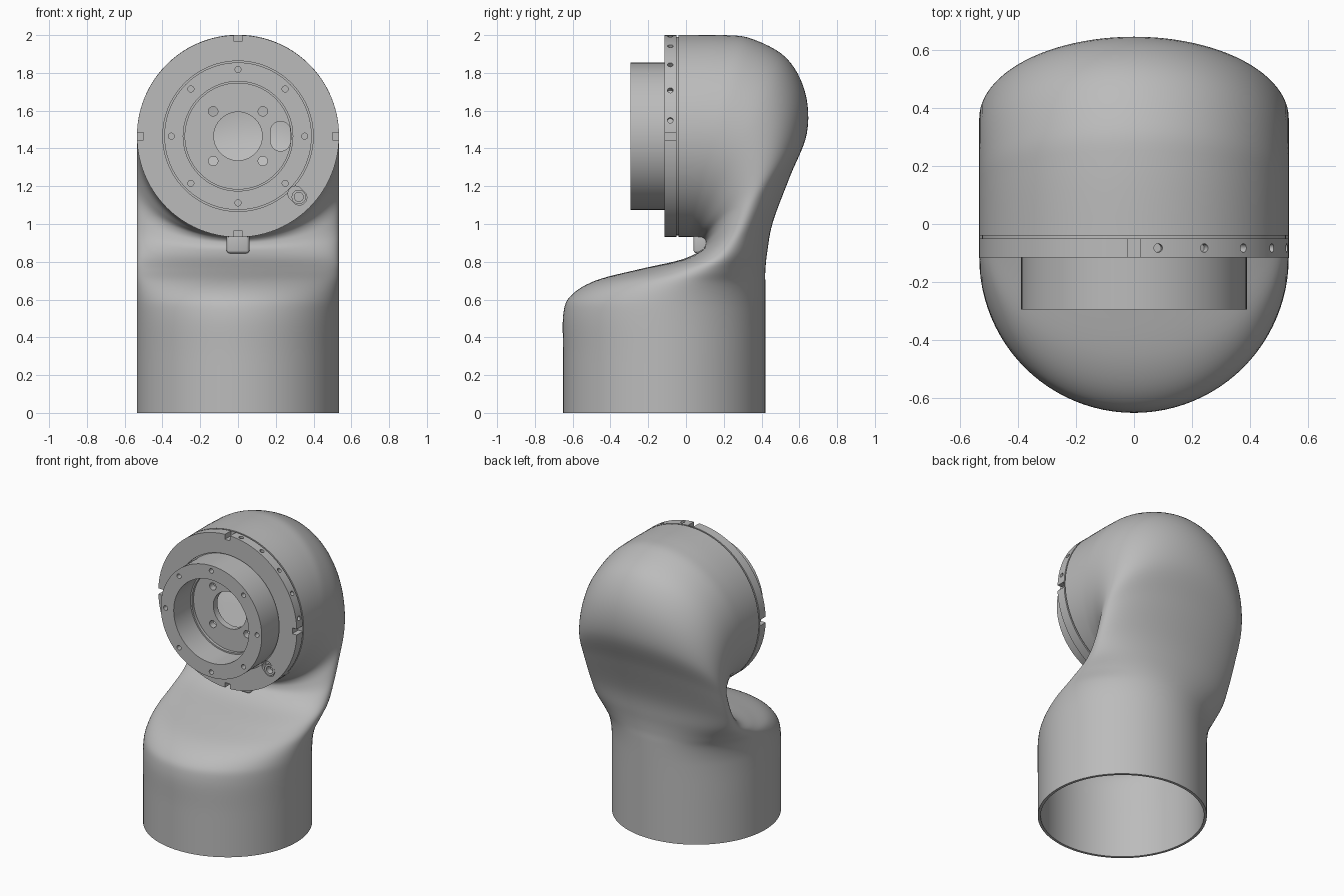
import bpy, bmesh, math
from mathutils import Matrix, Vector

cube = bpy.data.objects.get("Cube")
if cube:
    bpy.data.objects.remove(cube, do_unlink=True)

R = 0.535          # main tube radius
HEAD_Z = 1.465     # height of the head axis
SEG = 96

grey = bpy.data.materials.new("light_grey")
grey.use_nodes = True
grey.diffuse_color = (0.5, 0.5, 0.5, 1)
grey.node_tree.nodes["Principled BSDF"].inputs["Base Color"].default_value = (0.5, 0.5, 0.5, 1)


def to_object(name, bm):
    bmesh.ops.recalc_face_normals(bm, faces=bm.faces[:])
    mesh = bpy.data.meshes.new(name)
    bm.to_mesh(mesh)
    bm.free()
    mesh.materials.append(grey)
    ob = bpy.data.objects.new(name, mesh)
    bpy.context.collection.objects.link(ob)
    return ob


def bake(ob):
    """Apply all modifiers."""
    bpy.context.view_layer.update()
    deps = bpy.context.evaluated_depsgraph_get()
    mesh = bpy.data.meshes.new_from_object(ob.evaluated_get(deps))
    ob.modifiers.clear()
    ob.data = mesh


def smooth(ob):
    bpy.ops.object.select_all(action='DESELECT')
    ob.select_set(True)
    bpy.context.view_layer.objects.active = ob
    bpy.ops.object.shade_smooth_by_angle(angle=math.radians(35))


def bridge(bm, rings, closed):
    n = len(rings[0])
    pairs = list(zip(rings, rings[1:])) + ([(rings[-1], rings[0])] if closed else [])
    for a, b in pairs:
        for i in range(n):
            j = (i + 1) % n
            bm.faces.new((a[i], a[j], b[j], b[i]))


def lathe(name, profile, cx=0, cz=HEAD_Z, seg=SEG):
    """Spin a closed (radius, y) profile around an axis along y."""
    bm = bmesh.new()
    rings = []
    for r, y in profile:
        angles = [2 * math.pi * i / seg for i in range(seg)]
        rings.append([bm.verts.new((cx + r * math.cos(a), y, cz + r * math.sin(a))) for a in angles])
    bridge(bm, rings, True)
    return to_object(name, bm)


def polar(radius, degrees):
    a = math.radians(degrees)
    return radius * math.cos(a), HEAD_Z + radius * math.sin(a)


def drill(bm, x, z, r, y0, y1, stretch=0, turn=0):
    """Round or slot-shaped cutter along y."""
    made = bmesh.ops.create_cone(bm, cap_ends=True, segments=24, radius1=r, radius2=r, depth=y1 - y0)["verts"]
    for v in made:
        v.co.y += stretch if v.co.y > 1e-4 else -stretch
    place = (Matrix.Translation((x, (y0 + y1) / 2, z)) @ Matrix.Rotation(turn, 4, 'Y')
             @ Matrix.Rotation(math.pi / 2, 4, 'X'))
    bmesh.ops.transform(bm, matrix=place, verts=made)


def cut(ob, bm):
    cutter = to_object("cutter", bm)
    cutter.hide_render = True
    mod = ob.modifiers.new("cut", 'BOOLEAN')
    mod.operation = 'DIFFERENCE'
    mod.solver = 'EXACT'
    mod.object = cutter
    bake(ob)
    bpy.data.objects.remove(cutter, do_unlink=True)


# Elbow housing: elliptical sections between inner and outer side curves (y, z)
inner = [(-.65, 0), (-.65, .3), (-.65, .52), (-.61, .62), (-.48, .7), (-.25, .76), (-.03, .81),
         (.08, .86), (.105, .9), (.09, .925), (.06, .93), (.04, .93), (.02, .93), (0, .93), (-.04, .93)]
outer = [(.42, 0), (.42, .3), (.42, .5), (.42, .6), (.42, .68), (.42, .75), (.43, .85),
         (.46, 1.01), (.55, 1.25), (.64, 1.48), (.63, 1.7), (.53, 1.88), (.35, 1.98), (.2, 2), (-.04, 2)]


def spline(points, steps=6):
    p = [Vector(q) for q in points]
    p = [p[0]] + p + [p[-1]]
    out = []
    for a, b, c, d in zip(p, p[1:], p[2:], p[3:]):
        for k in range(steps):
            t = k / steps
            out.append(b + (c - a) * t / 2 + (2 * a - 5 * b + 4 * c - d) * t * t / 2
                       + (3 * b - a - 3 * c + d) * t ** 3 / 2)
    return out + [p[-1]]


bm = bmesh.new()
rings = []
for a, b in zip(spline(inner), spline(outer)):
    mid, half = (a + b) / 2, (b - a) / 2
    ring = []
    for i in range(SEG):
        t = 2 * math.pi * i / SEG
        p = mid + half * math.cos(t)
        ring.append(bm.verts.new((R * math.sin(t), p.x, p.y)))
    rings.append(ring)
bridge(bm, rings, False)
housing = to_object("elbow_housing", bm)
wall = housing.modifiers.new("wall", 'SOLIDIFY')
wall.thickness = 0.018
wall.offset = -1
bake(housing)
smooth(housing)

# Flange with a thin groove behind it, edge notches, side holes and a port slot
flange = lathe("flange", [(.38, -.1), (.398, -.1), (.398, -.115), (R, -.115), (R, -.05),
                          (.525, -.05), (.525, -.03), (.38, -.03)])
bm = bmesh.new()
for k in range(4):
    x, z = polar(R, 90 * k)
    made = bmesh.ops.create_cube(bm, size=1)["verts"]
    place = (Matrix.Translation((x, -.09, z)) @ Matrix.Rotation(-math.pi / 2 * k, 4, 'Y')
             @ Matrix.Diagonal((.07, .08, .04, 1)))
    bmesh.ops.transform(bm, matrix=place, verts=made)
for k in range(5):
    angle = 9 + 18 * k
    x, z = polar(R, angle)
    made = bmesh.ops.create_cone(bm, cap_ends=True, segments=16, radius1=.015, radius2=.015, depth=.06)["verts"]
    place = (Matrix.Translation((x, -.083, z)) @ Matrix.Rotation(math.radians(90 - angle), 4, 'Y'))
    bmesh.ops.transform(bm, matrix=place, verts=made)
px, pz = polar(.445, -45)
drill(bm, px, pz, .04, -.2, -.07, .014, -math.pi / 4)
cut(flange, bm)
smooth(flange)

# Small bushing in the port
px, pz = polar(.455, -45)
smooth(lathe("port_bushing", [(.024, -.112), (.038, -.112), (.038, -.06), (.024, -.06)], px, pz, 24))

# Projecting hub ring with a circle of screw holes
hub = lathe("hub_ring", [(.29, -.295), (.39, -.295), (.39, -.04), (.29, -.04)])
bm = bmesh.new()
for k in range(8):
    drill(bm, *polar(.353, 45 * k), .016, -.4, -.25)
cut(hub, bm)
smooth(hub)

# Recessed plate with centre bore, four bolt holes and a cable slot
plate = lathe("recessed_plate", [(.128, -.09), (.28, -.09), (.28, -.11), (.295, -.11),
                                 (.295, -.045), (.128, -.045)])
bm = bmesh.new()
for k in range(4):
    drill(bm, *polar(.186, 45 + 90 * k), .025, -.2, .02)
drill(bm, .225, HEAD_Z, .053, -.2, .02, .026)
cut(plate, bm)
smooth(plate)

# Small stub tucked in the inner bend
bm = bmesh.new()
bmesh.ops.create_cube(bm, size=1, matrix=Matrix.Translation((0, .08, .9)) @ Matrix.Diagonal((.12, .08, .11, 1)))
stub = to_object("neck_stub", bm)
bevel = stub.modifiers.new("round", 'BEVEL')
bevel.width = .015
bevel.segments = 3
bake(stub)
smooth(stub)
